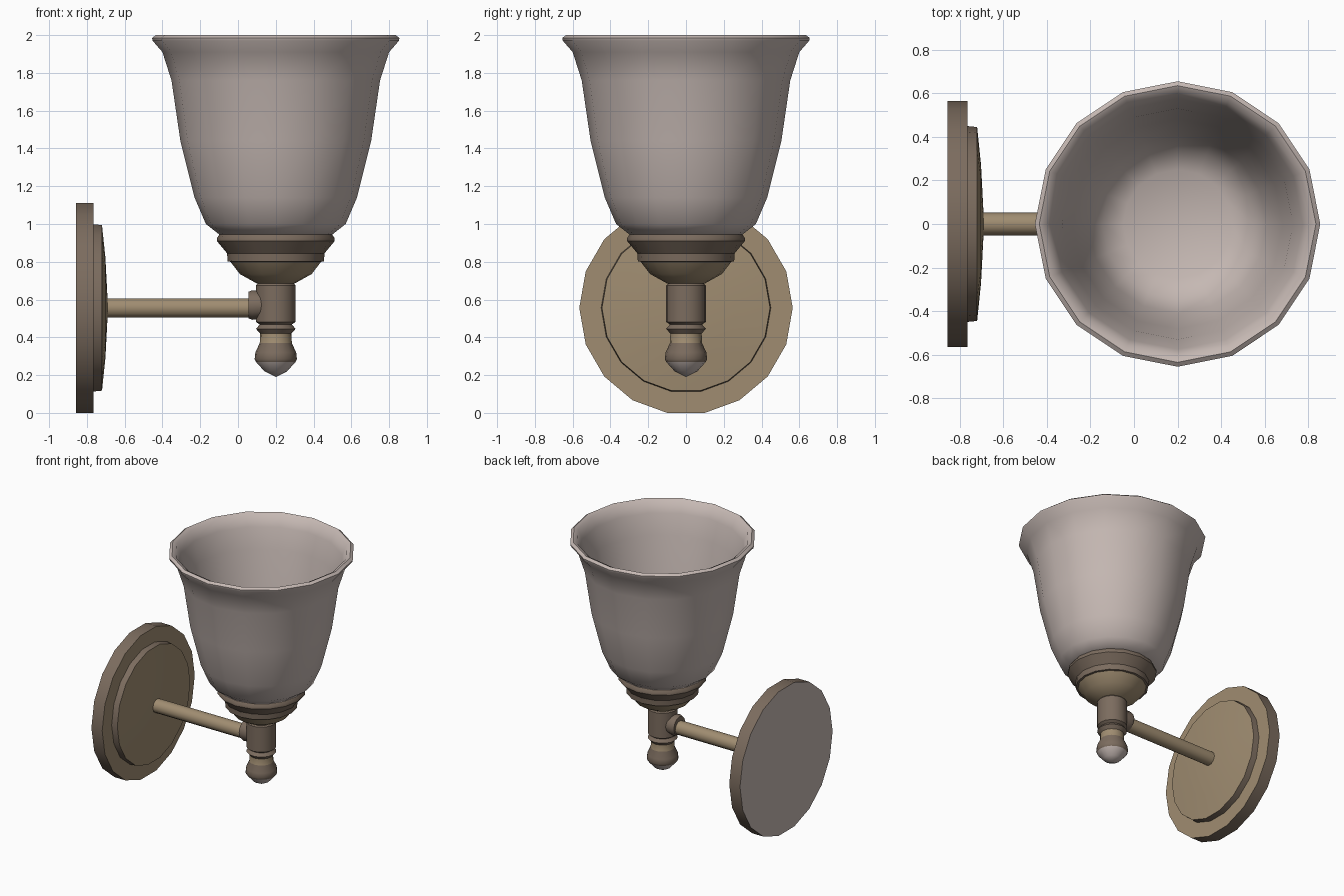
import bpy, bmesh, math

if "Cube" in bpy.data.objects:
    bpy.data.objects.remove(bpy.data.objects["Cube"])

def material(name, rgb):
    m = bpy.data.materials.new(name)
    m.diffuse_color = (*rgb, 1.0)
    m.use_nodes = True
    m.node_tree.nodes["Principled BSDF"].inputs["Base Color"].default_value = m.diffuse_color
    return m

MATS = [material("frosted_grey", (0.56, 0.48, 0.45)),
        material("light_bronze", (0.35, 0.265, 0.165)),
        material("dark_bronze", (0.20, 0.15, 0.113))]
GREY, LIGHT, DARK = range(3)

def lathe(name, profile, sides, origin, axis="Z", angle=35):
    """Spin (radius, height, colour of the band up to the next point)."""
    bm = bmesh.new()
    rings = []
    for r, h, _ in profile:
        ring = []
        for i in range(1 if r == 0 else sides):
            a = 2 * math.pi * i / sides
            p = (r * math.cos(a), r * math.sin(a), h)
            if axis == "X":
                p = (p[2], p[0], p[1])
            ring.append(bm.verts.new([p[k] + origin[k] for k in range(3)]))
        rings.append(ring)
    for (lo, hi), (_, _, colour) in zip(zip(rings, rings[1:]), profile):
        for i in range(sides):
            j = (i + 1) % sides
            quad = [lo[i % len(lo)], lo[j % len(lo)],
                    hi[j % len(hi)], hi[i % len(hi)]]
            f = bm.faces.new(list(dict.fromkeys(quad)))
            f.material_index = colour
    bmesh.ops.recalc_face_normals(bm, faces=bm.faces[:])
    me = bpy.data.meshes.new(name)
    bm.to_mesh(me)
    bm.free()
    for m in MATS:
        me.materials.append(m)
    ob = bpy.data.objects.new(name, me)
    bpy.context.collection.objects.link(ob)
    bpy.ops.object.select_all(action='DESELECT')
    ob.select_set(True)
    bpy.context.view_layer.objects.active = ob
    bpy.ops.object.shade_smooth_by_angle(angle=math.radians(angle))
    return ob

LAMP = (0.2, 0, 0)
WALL_Z = 0.556

# Bell-shaped shade: outside going up, rolled rim, inside going down
outer = [(0.30, 0.945), (0.37, 1.00), (0.43, 1.14), (0.505, 1.44),
         (0.552, 1.76), (0.60, 1.91), (0.652, 1.97), (0.655, 1.985)]
inner = [(0.635, 2.0), (0.605, 1.985), (0.575, 1.91), (0.53, 1.76),
         (0.482, 1.44), (0.408, 1.14), (0.345, 1.02), (0.25, 0.97), (0, 0.955)]
lathe("glass_shade", [(0, 0.94, GREY)] + [(r, z, GREY) for r, z in outer + inner],
      16, LAMP, angle=50)

# Stepped cup holding the shade
lathe("shade_holder", [
    (0, 0.67, LIGHT), (0.10, 0.685, LIGHT), (0.19, 0.735, LIGHT),
    (0.24, 0.80, DARK), (0.255, 0.802, DARK), (0.258, 0.845, DARK),
    (0.312, 0.91, DARK), (0.312, 0.925, DARK), (0.295, 0.95, DARK),
    (0, 0.95, DARK)], 16, LAMP)

# Stem with a turned finial and pale tip
lathe("stem_and_finial", [
    (0, 0.19, GREY), (0.06, 0.22, GREY), (0.105, 0.27, DARK),
    (0.112, 0.285, DARK), (0.108, 0.32, DARK), (0.085, 0.37, LIGHT),
    (0.083, 0.42, DARK), (0.105, 0.445, DARK), (0.085, 0.468, DARK),
    (0.105, 0.482, DARK), (0.105, 0.675, DARK), (0.09, 0.69, DARK),
    (0, 0.69, DARK)], 16, LAMP)

# Horizontal arm and its collar at the stem
lathe("arm", [(0, -0.70, LIGHT), (0.053, -0.70, LIGHT), (0.053, 0.15, LIGHT),
              (0, 0.15, LIGHT)], 10, (0, 0, WALL_Z), "X", 40)
lathe("arm_collar", [(0, 0.055, DARK), (0.07, 0.055, DARK), (0.078, 0.075, DARK),
                     (0.07, 0.15, DARK), (0, 0.15, DARK)],
      12, (0, 0, WALL_Z + 0.015), "X")

# Round wall plate with a shallow domed step
lathe("wall_plate", [(0, -0.857, GREY), (0.565, -0.857, DARK),
                     (0.565, -0.765, LIGHT), (0, -0.765, LIGHT)],
      18, (0, 0, WALL_Z), "X")
lathe("wall_plate_dome", [(0, -0.77, DARK), (0.45, -0.77, DARK),
                          (0.445, -0.72, LIGHT), (0.27, -0.702, LIGHT),
                          (0, -0.688, LIGHT)], 18, (0, 0, WALL_Z), "X")
